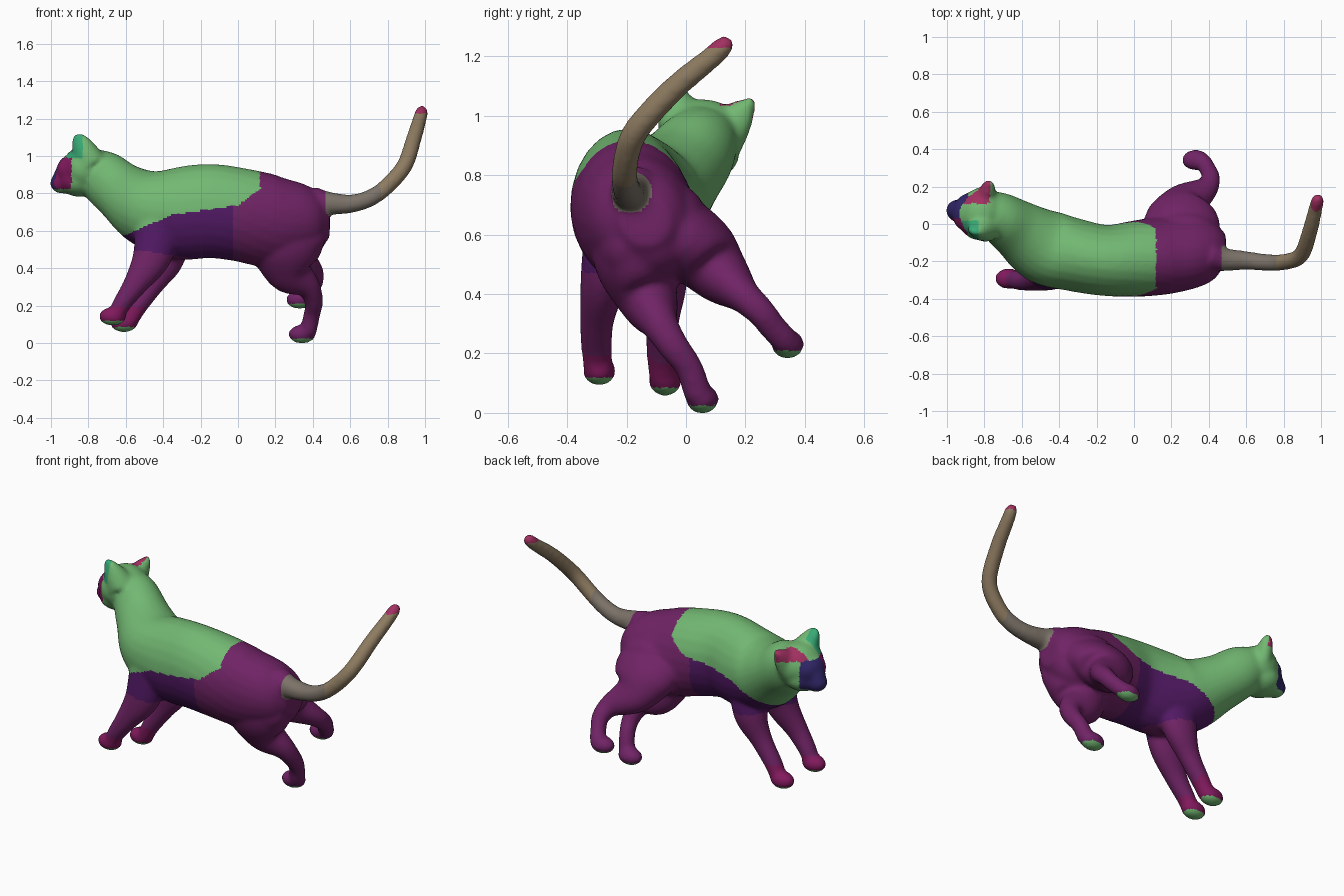
import bpy, bmesh, math
from mathutils import Vector, Matrix

bm = bmesh.new()


def spline(pts, sub=5):
    """Catmull-Rom through rows of numbers (position, radii, tilt)."""
    p = [Vector(q) for q in pts]
    p = [p[0]] + p + [p[-1]]
    out = []
    for i in range(1, len(p) - 2):
        a, b, c, d = p[i - 1:i + 3]
        for k in range(sub):
            t = k / sub
            out.append(0.5 * (2 * b + (c - a) * t + (2 * a - 5 * b + 4 * c - d) * t ** 2
                              + (3 * b - a - 3 * c + d) * t ** 3))
    return out + [p[-1]]


def tube(pts, ref, n=24):
    """Loft ellipses along a path; first radius lies along ref."""
    rows = spline([tuple(q) + (0,) * (6 - len(q)) for q in pts])
    pos = [Vector(r[:3]) for r in rows]
    rings = []
    for i, r in enumerate(rows):
        t = (pos[min(i + 1, len(pos) - 1)] - pos[max(i - 1, 0)]).normalized()
        u = Vector(ref) + Vector((0, r[5], 0))
        u = (u - u.dot(t) * t).normalized()
        v = t.cross(u)
        rings.append([bm.verts.new(pos[i] + u * r[3] * math.cos(w) + v * r[4] * math.sin(w))
                      for w in (2 * math.pi * k / n for k in range(n))])
    for a, b in zip(rings, rings[1:]):
        for k in range(n):
            bm.faces.new((a[k], a[(k + 1) % n], b[(k + 1) % n], b[k]))
    bm.faces.new(rings[0][::-1])
    bm.faces.new(rings[-1])


def ball(c, r, turn=0.0):
    m = Matrix.Translation(c) @ Matrix.Rotation(turn, 4, 'Z') @ Matrix.Diagonal((*r, 1))
    bmesh.ops.create_uvsphere(bm, u_segments=24, v_segments=16, radius=1, matrix=m)


def ear(base, tip, w, th):
    b, t = Vector(base), Vector(tip)
    tube([(*b, w, th), (*b.lerp(t, .5), w * .68, th * .75), (*b.lerp(t, .85), w * .3, th * .5),
          (*t, .012, .012)], (.33, .94, 0))


# torso and neck
tube([(-.79, .055, .945, .115, .12), (-.72, .035, .895, .145, .135), (-.62, -.03, .815, .16, .16),
      (-.48, -.12, .73, .21, .2), (-.32, -.165, .702, .248, .195),
      (-.15, -.195, .714, .252, .19), (.02, -.185, .692, .25, .205, -.1),
      (.18, -.165, .66, .25, .205, -.3), (.33, -.15, .66, .21, .185, -.4),
      (.43, -.14, .66, .155, .145, -.4), (.49, -.14, .66, .09, .08, -.4)], (0, 0, 1))

# head, brow, nose bridge, muzzle and cheeks
ball((-.815, .055, .94), (.125, .145, .125), -.3)
ball((-.885, .065, .93), (.085, .105, .085), -.3)
ball((-.925, .068, .895), (.065, .062, .06), -.3)
ball((-.94, .07, .862), (.066, .062, .056), -.3)
ball((-.85, .06, .875), (.11, .12, .085), -.3)
# ears
ear((-.79, -.015, .975), (-.865, -.043, 1.125), .085, .085)
ear((-.795, .14, .965), (-.77, .228, 1.066), .08, .055)

# tail
tube([(.4, -.17, .77, .075, .075), (.48, -.19, .755, .063, .063), (.6, -.195, .752, .05, .05),
      (.7, -.205, .78, .046, .046), (.79, -.205, .84, .044, .044), (.89, -.17, .955, .044, .044),
      (.94, -.04, 1.1, .042, .042), (.97, .08, 1.2, .038, .038), (.982, .128, 1.245, .034, .034),
      (.988, .148, 1.268, .02, .02)], (.3, -1, .3))

# front legs
tube([(-.42, -.25, .66, .13, .09), (-.46, -.275, .47, .105, .08), (-.55, -.3, .32, .066, .058),
      (-.625, -.3, .21, .049, .052), (-.65, -.295, .15, .045, .048)], (1, 0, 0))
tube([(-.37, -.1, .64, .13, .09), (-.39, -.075, .46, .105, .08), (-.46, -.08, .32, .064, .058),
      (-.545, -.08, .19, .05, .052), (-.58, -.075, .12, .045, .048)], (1, 0, 0))

# pelvis, filling the folds between trunk and thighs
ball((.29, -.11, .59), (.19, .15, .145))
ball((.27, -.03, .655), (.17, .1, .12))
ball((.28, -.21, .58), (.19, .1, .14))

# hind legs
tube([(.25, -.2, .67, .14, .09), (.255, -.19, .6, .2, .13), (.26, -.165, .5, .195, .135),
      (.285, -.125, .385, .13, .1), (.375, -.09, .31, .068, .064), (.405, -.04, .23, .05, .052),
      (.395, .01, .16, .045, .047), (.375, .04, .07, .046, .048)], (1, 0, 0))
tube([(.25, -.09, .68, .14, .09), (.255, -.03, .62, .2, .125), (.26, .05, .55, .19, .125),
      (.285, .115, .475, .125, .1), (.385, .19, .405, .068, .06), (.41, .25, .35, .05, .05),
      (.395, .29, .3, .045, .047), (.37, .335, .25, .045, .046)], (1, 0, 0))

# paws
paws = [(-.67, -.292, .15), (-.61, -.07, .115), (.342, .055, .055), (.33, .342, .24)]
for p in paws:
    ball(p, (.075, .056, .05))

bmesh.ops.recalc_face_normals(bm, faces=bm.faces)
src = bpy.data.meshes.new("cat_parts")
bm.to_mesh(src)
bm.free()
cat = bpy.data.objects.new("cat", src)
bpy.context.collection.objects.link(cat)

# fuse all parts into one smooth skin
rm = cat.modifiers.new("fuse", 'REMESH')
rm.mode, rm.voxel_size, rm.use_smooth_shade = 'VOXEL', .011, True
sm = cat.modifiers.new("soften", 'SMOOTH')
sm.factor, sm.iterations = .5, 14
skin = bpy.data.meshes.new_from_object(cat.evaluated_get(bpy.context.evaluated_depsgraph_get()))
cat.modifiers.clear()
cat.data = skin

# coat colours
coat = {"green": (.17, .48, .17), "purple": (.16, .017, .13), "dark_purple": (.085, .01, .13),
        "tail_grey": (.2, .17, .14), "tail_tan": (.27, .2, .12), "pink": (.36, .03, .12),
        "teal": (.04, .4, .18), "blue": (.03, .02, .14), "magenta": (.22, .01, .11)}
names = list(coat)
for name, col in coat.items():
    m = bpy.data.materials.new(name)
    m.diffuse_color = (*col, 1)
    skin.materials.append(m)


def region(c):
    x, y, z = c
    if x > .6 or x > .47 and math.hypot(y + .19, z - .755) < .075:
        return "pink" if z > 1.235 else "tail_tan" if x > .76 else "tail_grey"
    if x < -.7 and z > .7:
        if z > 1.0:
            return "pink" if y > .11 and x < -.77 else "teal" if y < .02 and x < -.83 else "green"
        if x < -.89 and z > .83:
            return "blue" if y > .03 else "magenta"
        return "green"
    for p in paws:
        if (c - Vector(p)).length < .1 and z < p[2] - .022:
            return "green"
    edge = .585 + .11 * min(max((x + .6) / .25, 0), 1) + max(x + .35, 0) * .14
    if x < .12 - .25 * max(.8 - z, 0) and z > edge + max(x, 0) * .6:
        return "green"
    if x < -.03 and z > .5 - .15 * max(x + .5, 0):
        return "dark_purple"
    if z < .2 and x < -.5:
        return "magenta"
    return "purple"


for f in skin.polygons:
    f.material_index = names.index(region(f.center))
    f.use_smooth = True

# stand on the ground
low = min(v.co.z for v in skin.vertices)
skin.transform(Matrix.Translation((0, 0, -low)))
